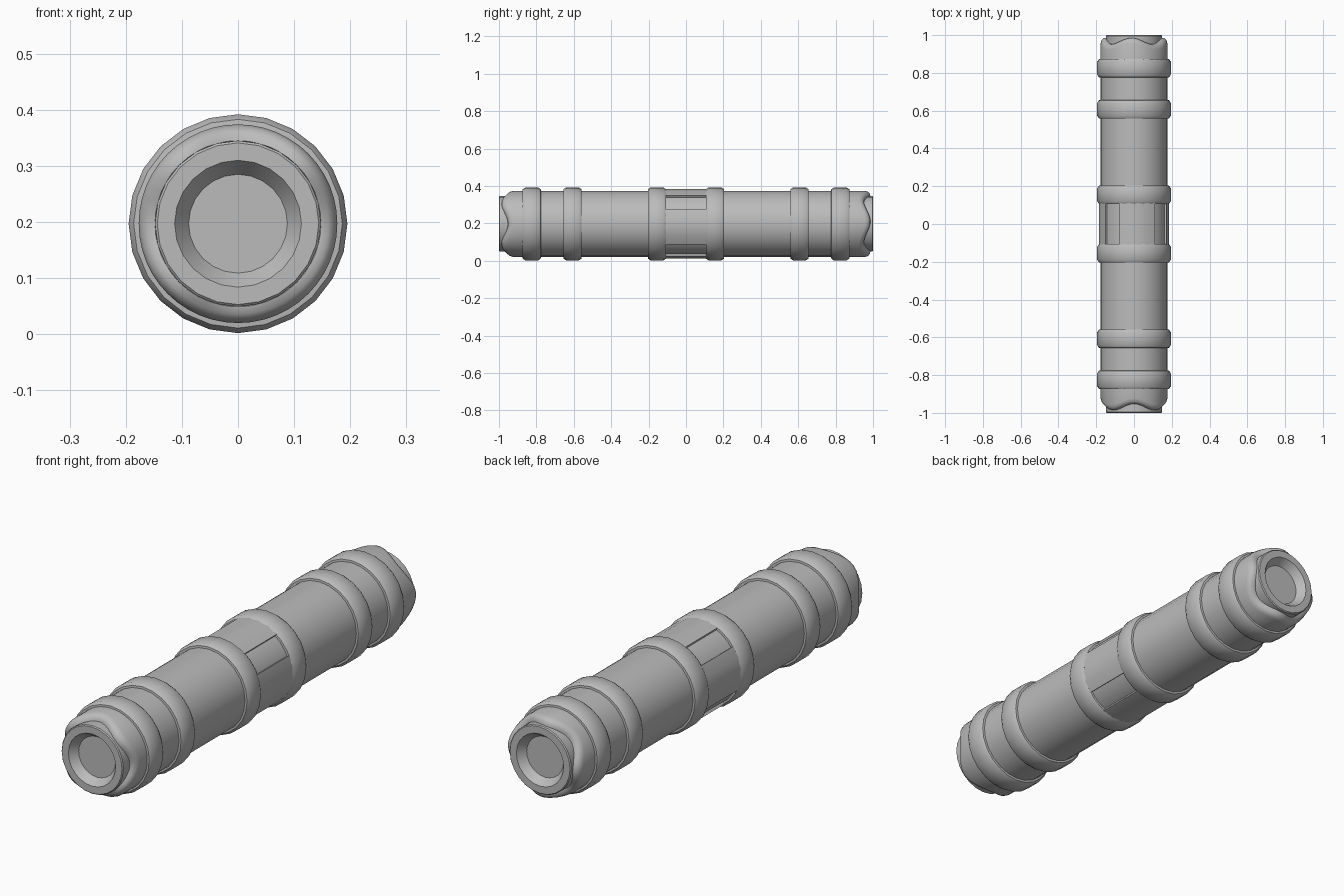
import bpy, bmesh
from math import sin, cos, radians, pi

cube = bpy.data.objects.get("Cube")
if cube:
    bpy.data.objects.remove(cube, do_unlink=True)

AXIS_Z = 0.197
SIDES = 24

grey = bpy.data.materials.new("plain grey")
grey.use_nodes = True
grey.diffuse_color = (0.5, 0.5, 0.5, 1)
grey.node_tree.nodes["Principled BSDF"].inputs["Base Color"].default_value = (0.5, 0.5, 0.5, 1)


def finish(bm, name):
    bmesh.ops.recalc_face_normals(bm, faces=bm.faces)
    mesh = bpy.data.meshes.new(name)
    bm.to_mesh(mesh)
    bm.free()
    mesh.materials.append(grey)
    obj = bpy.data.objects.new(name, mesh)
    bpy.context.collection.objects.link(obj)
    bpy.ops.object.select_all(action='DESELECT')
    bpy.context.view_layer.objects.active = obj
    obj.select_set(True)
    bpy.ops.object.shade_smooth_by_angle(angle=radians(35))
    return obj


def point(r, y, a):
    return (r * cos(a), y, AXIS_Z + r * sin(a))


def lathe(name, profile, sides=SIDES, wave=None, closed=False):
    """Spin (radius, y) points round the long axis; wave shifts points along y."""
    bm = bmesh.new()
    loops = []
    for i, (r, y) in enumerate(profile):
        loops.append([])
        for k in range(sides):
            a = 2 * pi * k / sides
            loops[i].append(bm.verts.new(point(r, y + (wave(i, a) if wave else 0), a)))
    pairs = list(zip(loops, loops[1:]))
    if closed:
        pairs.append((loops[-1], loops[0]))
    else:
        bm.faces.new(loops[0])
        bm.faces.new(loops[-1])
    for low, high in pairs:
        for k in range(sides):
            n = (k + 1) % sides
            bm.faces.new((low[k], low[n], high[n], high[k]))
    return finish(bm, name)


# Long tube between the end sleeves
lathe("main_tube", [(0.177, -0.85), (0.177, 0.85)])

# Rounded bands along the tube
band = [(0.17, -0.05), (0.186, -0.048), (0.195, -0.034),
        (0.195, 0.034), (0.186, 0.048), (0.17, 0.05)]
for side, tag in ((-1, "front"), (1, "back")):
    for y, spot in ((0.155, "middle"), (0.607, "inner"), (0.825, "outer")):
        lathe(f"{tag}_{spot}_band", [(r, side * y + d) for r, d in band], closed=True)

# Four raised grip panels around the middle
for k in range(4):
    bm = bmesh.new()
    rows = []
    for s in range(5):
        a = radians(90 * k - 36 + 15 * s)
        rows.append([bm.verts.new(point(r, y, a)) for r, y in
                     ((0.17, -0.12), (0.187, -0.12), (0.187, 0.12), (0.17, 0.12))])
    for p, q in zip(rows, rows[1:]):
        for j in range(4):
            n = (j + 1) % 4
            bm.faces.new((p[j], p[n], q[n], q[j]))
    bm.faces.new(rows[0])
    bm.faces.new(rows[-1])
    finish(bm, f"grip_panel_{k + 1}")

# End sleeves with a wavy lip, and dished plugs inside them
for side, tag, turn in ((-1, "front", radians(45)), (1, "back", radians(5))):
    def lip(i, a):
        return side * 0.017 * cos(4 * (a - turn)) if i > 0 else 0

    lathe(f"{tag}_end_sleeve",
          [(r, side * y) for r, y in ((0.177, 0.84), (0.177, 0.94), (0.172, 0.957),
                                      (0.161, 0.967), (0.148, 0.969), (0.14, 0.95))],
          sides=48, wave=lip)
    lathe(f"{tag}_end_plug",
          [(r, side * y) for r, y in ((0.148, 0.9), (0.148, 0.996), (0.144, 1.0),
                                      (0.113, 1.0), (0.088, 0.965))])
